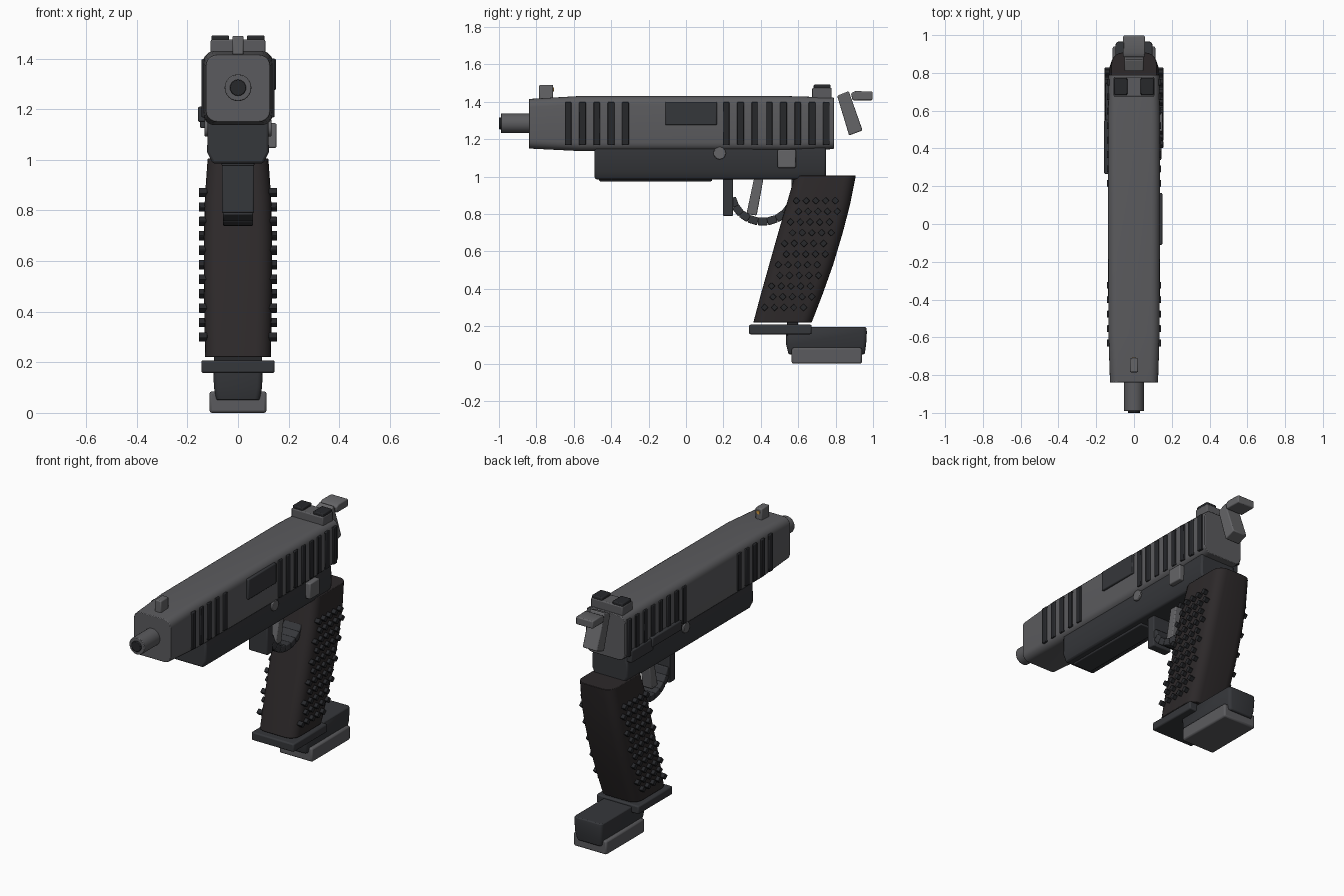
import bpy, bmesh, math
from mathutils import Vector, Matrix

if "Cube" in bpy.data.objects:
    bpy.data.objects.remove(bpy.data.objects["Cube"])


def material(name, r, g, b):
    m = bpy.data.materials.new(name)
    m.diffuse_color = (r, g, b, 1)
    m.use_nodes = True
    m.node_tree.nodes["Principled BSDF"].inputs["Base Color"].default_value = m.diffuse_color
    return m


STEEL = material("steel_grey", .105, .105, .112)
LIGHT = material("light_steel", .13, .13, .137)
FRAME = material("frame_dark", .036, .038, .043)
BLACK = material("black", .02, .021, .024)
GRIP = material("grip_dark", .026, .022, .023)
GOLD = material("sight_dot", .6, .3, .05)


def finish(name, bm, mat, bevel=0.0):
    bmesh.ops.recalc_face_normals(bm, faces=bm.faces)
    me = bpy.data.meshes.new(name)
    bm.to_mesh(me)
    bm.free()
    ob = bpy.data.objects.new(name, me)
    bpy.context.collection.objects.link(ob)
    me.materials.append(mat)
    if bevel:
        mod = ob.modifiers.new("bevel", 'BEVEL')
        mod.width, mod.segments, mod.limit_method = bevel, 2, 'ANGLE'
    bpy.ops.object.select_all(action='DESELECT')
    ob.select_set(True)
    bpy.context.view_layer.objects.active = ob
    bpy.ops.object.shade_smooth_by_angle(angle=math.radians(35))
    return ob


def loft(name, rings, mat, bevel=0.0):
    bm = bmesh.new()
    vs = [[bm.verts.new(p) for p in ring] for ring in rings]
    n = len(vs[0])
    for a, b in zip(vs, vs[1:]):
        for i in range(n):
            j = (i + 1) % n
            bm.faces.new((a[i], a[j], b[j], b[i]))
    bm.faces.new(vs[0])
    bm.faces.new(vs[-1])
    return finish(name, bm, mat, bevel)


def add_box(bm, c, s, rot=0.0):
    m = Matrix.Translation(c) @ Matrix.Rotation(rot, 4, 'X') @ Matrix.Diagonal((*s, 1))
    bmesh.ops.create_cube(bm, size=1, matrix=m)


def box(name, x, y, z, mat, bevel=.006):
    bm = bmesh.new()
    add_box(bm, [sum(r) / 2 for r in (x, y, z)], [r[1] - r[0] for r in (x, y, z)])
    return finish(name, bm, mat, bevel)


def prism(name, profile, hw, mat, bevel=.006):
    # side profile (y, z) extruded symmetrically across x
    return loft(name, [[(s, y, z) for y, z in profile] for s in (-hw, hw)], mat, bevel)


def cylinder(name, c, r, length, axis, mat, bevel=.004, n=24):
    bm = bmesh.new()
    rot = Vector((0, 0, 1)).rotation_difference(Vector(axis)).to_matrix().to_4x4()
    bmesh.ops.create_cone(bm, cap_ends=True, segments=n, radius1=r, radius2=r,
                          depth=length, matrix=Matrix.Translation(c) @ rot)
    return finish(name, bm, mat, bevel)


def round_rect(hw, a, b, r, n=5):
    # rounded rectangle: u in +-hw, v in a..b
    pts = []
    for k, (u, v) in enumerate([(hw - r, b - r), (r - hw, b - r), (r - hw, a + r), (hw - r, a + r)]):
        for i in range(n + 1):
            t = math.pi / 2 * (k + i / n)
            pts.append((u + r * math.cos(t), v + r * math.sin(t)))
    return pts


# slide, gently tapered at the muzzle
loft("slide", [[(u, y, v) for u, v in round_rect(hw, a, b, .045)] for y, hw, a, b in
               [(-.84, .127, 1.15, 1.415), (-.58, .136, 1.137, 1.43),
                (.55, .138, 1.137, 1.43), (.79, .134, 1.147, 1.423)]], STEEL, .004)

# grip cutting serrations on both sides
bm = bmesh.new()
for y in [-.63 + .0765 * i for i in range(5)] + [.215 + .0765 * i for i in range(8)]:
    for s in (-1, 1):
        add_box(bm, (s * .133, y, 1.283), (.022, .036, .23))
finish("slide_serrations", bm, BLACK, .004)

box("ejection_port", (.11, .15), (-.11, .165), (1.275, 1.4), FRAME)

# barrel and bore
cylinder("barrel", (0, -.88, 1.285), .053, .22, (0, 1, 0), STEEL)
cylinder("bore", (0, -.96, 1.285), .032, .08, (0, 1, 0), BLACK, .003)

# frame with chamfered underside, and rail
loft("frame", [[(x, y, z) for x, z in [(-.12, 1.155), (.12, 1.155), (.122, 1.03), (.1, .985),
                                       (-.1, .985), (-.122, 1.03)]] for y in (-.488, .748)],
     FRAME, .01)
box("rail", (-.065, .065), (-.465, .14), (.975, 1.01), FRAME)

# sights
box("front_sight", (-.022, .022), (-.785, -.71), (1.41, 1.49), LIGHT)
cylinder("front_sight_dot", (0, -.71, 1.465), .011, .008, (0, 1, 0), GOLD, 0, 12)
box("rear_sight", (-.108, .108), (.675, .778), (1.41, 1.475), STEEL)
for s, side in ((-1, "left"), (1, "right")):
    box("rear_sight_post_" + side, (s * .07 - .035, s * .07 + .035), (.683, .773), (1.46, 1.492), BLACK)

# hammer and spur
prism("hammer", [(.808, 1.432), (.87, 1.457), (.944, 1.247), (.872, 1.22)], .05, LIGHT)
prism("hammer_spur", [(.882, 1.445), (.905, 1.457), (.997, 1.455), (.997, 1.408), (.89, 1.408)],
      .058, LIGHT)

# controls
cylinder("takedown_pin", (0, .18, 1.125), .033, .265, (1, 0, 0), LIGHT)
box("magazine_button", (.1, .152), (.49, .587), (1.047, 1.145), LIGHT)
box("slide_stop", (-.158, -.12), (.265, .55), (1.15, 1.21), FRAME)
box("safety_lever", (-.15, -.11), (.53, .745), (1.125, 1.2), FRAME)

# trigger and segmented guard
prism("trigger", [(.366, 1.0), (.416, 1.0), (.378, .792), (.323, .8)], .034, LIGHT)
box("guard_post", (-.064, .064), (.197, .252), (.79, 1.0), FRAME)
box("guard_rear_post", (-.064, .064), (.565, .62), (.82, 1.0), FRAME)
bm = bmesh.new()
for i in range(9):
    t = math.radians(200 + 17.5 * i)
    c = (0, .41 + .165 * math.cos(t), .915 + .155 * math.sin(t))
    add_box(bm, c, (.12, .052, .042), t + math.pi / 2)
finish("trigger_guard", bm, FRAME, .006)

# raked grip
LEVELS = [(.22, .36, .672, .13), (.37, .40, .73, .133), (.53, .445, .787, .135),
          (.7, .493, .838, .135), (.85, .537, .877, .131), (1.005, .582, .908, .12)]
loft("grip", [[(u, v, z) for u, v in round_rect(hw, a, b, .06)] for z, a, b, hw in LEVELS], GRIP, .003)


def grip_mid(z):
    for (z0, a0, b0, _), (z1, a1, b1, _) in zip(LEVELS, LEVELS[1:]):
        if z <= z1:
            f = (z - z0) / (z1 - z0)
            return (a0 + b0 + (a1 + b1 - a0 - b0) * f) / 2


# grip texture studs
bm = bmesh.new()
for row in range(11):
    z = .3 + .0571 * row
    for col in range(5):
        y = grip_mid(z) - .005 + (col - 2) * .052 + (.013 if row % 2 else -.013)
        for s in (-1, 1):
            add_box(bm, (s * .138, y, z), (.034, .028, .028), math.pi / 4)
finish("grip_studs", bm, BLACK, .003)

# magazine well and magazine base
box("magazine_well", (-.145, .145), (.337, .672), (.157, .208), FRAME, .008)
box("magazine_neck", (-.095, .095), (.54, .6), (.15, .225), BLACK, .004)
loft("magazine", [[(u, v, z) for u, v in round_rect(hw, a, b, .02, 3)] for z, a, b, hw in
                  [(.05, .548, .955, .085), (.1, .536, .963, .095), (.17, .533, .967, .098),
                   (.195, .56, .964, .097)]], FRAME, .006)
box("magazine_base", (-.113, .113), (.565, .941), (0, .085), STEEL, .01)
